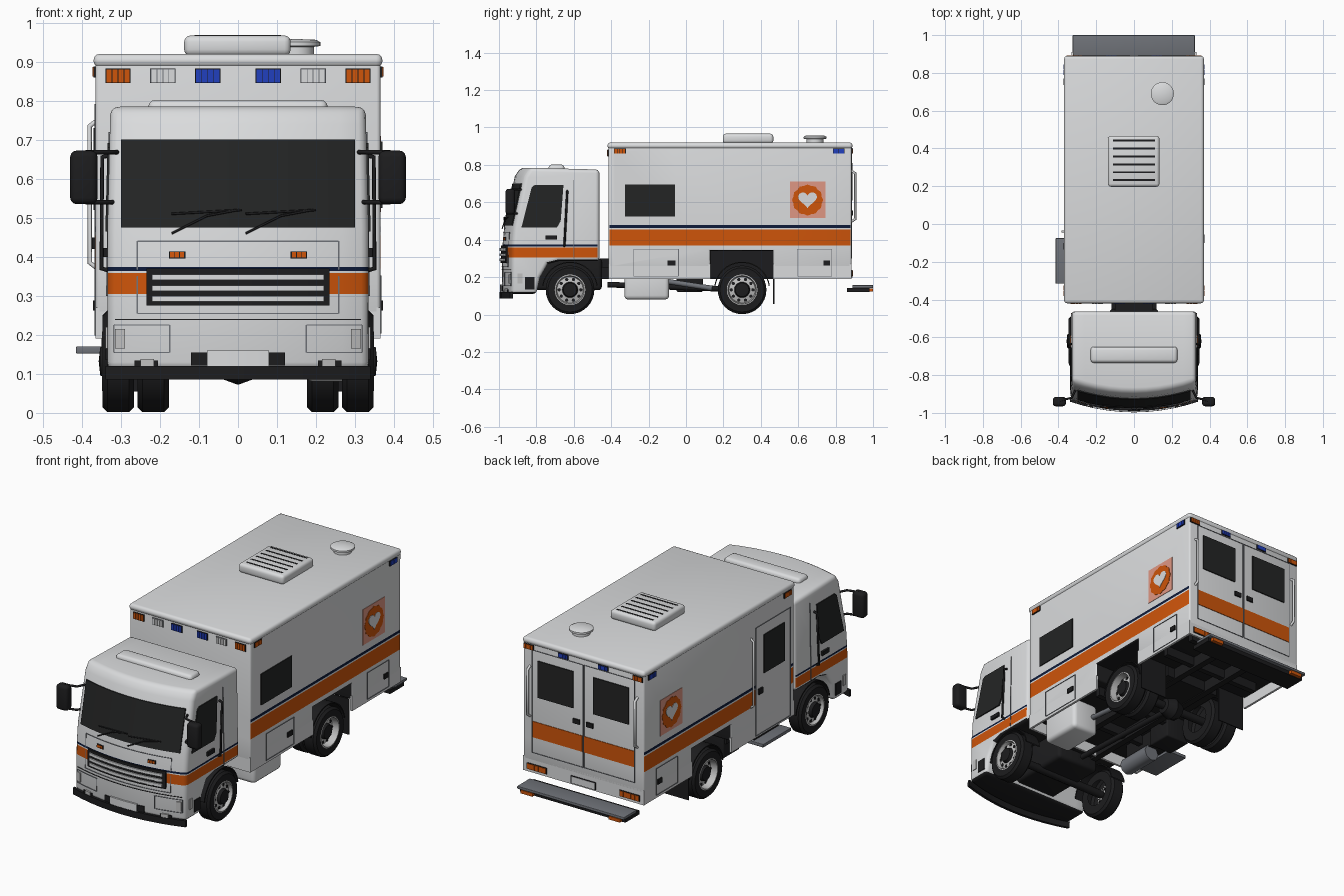
import bpy, bmesh, math
from mathutils import Vector

if "Cube" in bpy.data.objects:
    bpy.data.objects.remove(bpy.data.objects["Cube"])

def material(name, *rgb):
    mat = bpy.data.materials.new(name)
    mat.use_nodes = True
    mat.diffuse_color = (*rgb, 1)
    mat.node_tree.nodes["Principled BSDF"].inputs["Base Color"].default_value = (*rgb, 1)
    return mat

WHITE = material("body white", .7, .71, .72)
ORANGE = material("safety orange", .62, .09, .003)
BLACK = material("rubber black", .012, .012, .013)
GLASS = material("dark glass", .017, .018, .018)
BLUE = material("beacon blue", .015, .05, .52)
NAVY = material("stripe navy", .004, .01, .04)
SALMON = material("emblem salmon", .74, .31, .23)
GREY = material("step grey", .16, .17, .19)
SILVER = material("rim silver", .52, .52, .52)
SIDES = ((1, "left"), (-1, "right"))

def link(name, data, *mats):
    for mat in mats:
        data.materials.append(mat)
    bpy.context.collection.objects.link(bpy.data.objects.new(name, data))

def finish(bm, name, *mats):
    bmesh.ops.recalc_face_normals(bm, faces=bm.faces[:])
    mesh = bpy.data.meshes.new(name)
    bm.to_mesh(mesh)
    bm.free()
    link(name, mesh, *mats)

def round_edges(bm, width):
    edges = [e for e in bm.edges if e.is_manifold and e.is_convex and e.calc_face_angle() > .7]
    bmesh.ops.bevel(bm, geom=edges, offset=width, segments=3, profile=.5, affect='EDGES', clamp_overlap=True)

def span(s, a, b):
    return tuple(sorted((s * a, s * b)))

def block(name, mat, xs, ys, zs, width=0):
    bm = bmesh.new()
    bmesh.ops.create_cube(bm, size=1)
    for v in bm.verts:
        v.co = [a + (b - a) * (c + .5) for c, (a, b) in zip(v.co, (xs, ys, zs))]
    if width:
        round_edges(bm, width)
    finish(bm, name, mat)

def tube(name, mat, points, radius):
    curve = bpy.data.curves.new(name, 'CURVE')
    curve.dimensions, curve.bevel_depth, curve.bevel_resolution, curve.use_fill_caps = '3D', radius, 2, True
    spline = curve.splines.new('POLY')
    spline.points.add(len(points) - 1)
    for p, co in zip(spline.points, points):
        p.co = (*co, 1)
    link(name, curve, mat)

def lathe(name, parts, centre, axis="x", side=1, start=0, sweep=math.tau, steps=32):
    bm = bmesh.new()
    for index, (_, profile) in enumerate(parts):
        rings = []
        for i in range(steps + 1):
            c, s = math.cos(start + sweep * i / steps), math.sin(start + sweep * i / steps)
            rings.append([bm.verts.new(Vector(centre) + Vector(
                (side * a, r * c, r * s) if axis == "x" else (r * c, r * s, a))) for r, a in profile])
        for one, two in zip(rings, rings[1:]):
            for j in range(len(profile) - 1):
                bm.faces.new((one[j], one[j + 1], two[j + 1], two[j])).material_index = index
    bmesh.ops.remove_doubles(bm, verts=bm.verts[:], dist=.0002)
    finish(bm, name, *[m for m, _ in parts])

# Surfaces that plates are laid on
def nose_y(x, z):
    steps = ((.1, -.985), (.36, -.982), (.47, -.972), (.74, -.915))
    (za, ya), (zb, yb) = steps[:2] if z < .36 else steps[1:3] if z < .47 else steps[2:]
    return ya + (yb - ya) * (z - za) / (zb - za) + .055 * (x / .335) ** 2

def cab_x(z):
    return .335 - max(0, z - .46) * .025

def place(face, u, z, d):
    return {"left": (.365 + d, u, z), "right": (-.365 - d, u, z), "back": (u, .885 + d, z),
            "front": (u, -.415 - d, z), "cab left": (cab_x(z) + d, u, z),
            "cab right": (-cab_x(z) - d, u, z), "nose": (u, nose_y(u, z) - d, z)}[face]

def shape(name, mat, face, polygons, d):
    bm = bmesh.new()
    faces = [bm.faces.new([bm.verts.new((u, z, 0)) for u, z in points]) for points in polygons]
    bmesh.ops.remove_doubles(bm, verts=bm.verts[:], dist=.00001)
    new = bmesh.ops.extrude_face_region(bm, geom=faces, use_keep_orig=True)["geom"]
    top = {g for g in new if isinstance(g, bmesh.types.BMVert)}
    for v in bm.verts:
        v.co = place(face, v.co.x, v.co.y, d if v in top else -.003)
    finish(bm, name, mat)

def plate(name, mat, face, us, zs, d=.005):
    count = 10 if face == "nose" else 1
    cols = [us[0] + (us[1] - us[0]) * i / count for i in range(count + 1)]
    shape(name, mat, face, [[(a, zs[0]), (b, zs[0]), (b, zs[1]), (a, zs[1])] for a, b in zip(cols, cols[1:])], d)

def outline(name, face, us, zs):
    for u in us:
        plate(name + " seam", GREY, face, (u - .0015, u + .0015), zs, .003)
    for z in zs:
        plate(name + " seam", GREY, face, us, (z - .0015, z + .0015), .003)

def light(name, mat, face, us, zs, cells=4):
    plate(name + " frame", GREY if mat == WHITE else BLACK, face, us, zs)
    step = (us[1] - us[0] - .004) / cells
    for i in range(cells):
        u = us[0] + .002 + i * step
        plate(name + " lens", mat, face, (u + .001, u + step - .001), (zs[0] + .002, zs[1] - .002), .008)

def shell(name, profile, half, width, rows, cuts, rule):
    """Side profile drawn across x, rounded, cut in bands and coloured by rule."""
    bm = bmesh.new()
    loops = [[bm.verts.new((t * half(z), y + (.055 * t * t if y < -.87 else 0), z)) for y, z in profile]
             for t in [2 * i / rows - 1 for i in range(rows + 1)]]
    for a, b in zip(loops, loops[1:]):
        for j in range(len(profile)):
            bm.faces.new((a[j - 1], a[j], b[j], b[j - 1]))
    bm.faces.new(loops[0])
    bm.faces.new(loops[-1])
    bmesh.ops.recalc_face_normals(bm, faces=bm.faces[:])
    round_edges(bm, width)
    bmesh.ops.triangulate(bm, faces=[f for f in bm.faces if len(f.verts) > 4])
    for normal, value in cuts:
        bmesh.ops.bisect_plane(bm, geom=bm.verts[:] + bm.edges[:] + bm.faces[:],
                               plane_co=Vector(normal) * value, plane_no=normal)
    bm.normal_update()
    for f in bm.faces:
        f.material_index = rule(f.calc_center_median(), f.normal)
    finish(bm, name, WHITE, ORANGE, NAVY, BLACK)

# Patient compartment with wheel arches, stripes and hanging skirts
def box_rule(c, n):
    if n.z < -.7 or (abs(n.y) > .9 and .1 < c.y < .5):
        return 3
    striped = abs(n.x) > .9 and not (c.x < 0 and -.38 < c.y < -.08)
    return 0 if not striped else 1 if .37 < c.z < .455 else 2 if .463 < c.z < .478 else 0

UP, BACK = (0, 0, 1), (0, 1, 0)
shell("compartment_body", [(-.415, .25), (-.415, .9), (.885, .9), (.885, .25), (.465, .25), (.465, .34), (.13, .34),
      (.13, .25)], lambda z: .365, .01, 1,
      [(UP, .37), (UP, .455), (UP, .463), (UP, .478), (BACK, -.38), (BACK, -.08)], box_rule)
block("compartment_roof", WHITE, (-.37, .37), (-.42, .89), (.885, .92), .016)
for y in (-.415, .873):
    block("end_skirt", WHITE, (-.365, .365), (y, y + .012), (.19, .27))

# Cab with curved nose
shell("cab_body", [(-.463, .285), (-.463, .775), (-.885, .785), (-.915, .74), (-.972, .47), (-.982, .36), (-.985, .11),
      (-.8, .11), (-.78, .2), (-.74, .27), (-.68, .285)], cab_x, .02, 10,
      [(UP, .305), (UP, .358), (UP, .364), (UP, .374)],
      lambda c, n: 3 if n.z < -.6 else 0 if n.y > .7 else 1 if .305 < c.z < .358 else 2 if .364 < c.z < .374 else 0)
block("cab_roof_pod", WHITE, (-.23, .23), (-.735, -.65), (.76, .802), .018)
plate("windscreen", GLASS, "nose", (-.3, .3), (.475, .7))
outline("hood_panel", "nose", (-.258, .258), (.255, .44))
plate("grille", BLACK, "nose", (-.235, .235), (.275, .37), .008)
for z in (.285, .312, .34):
    plate("grille_bar", WHITE, "nose", (-.22, .22), (z, z + .015), .014)
plate("bumper_gap", BLACK, "nose", (-.315, .315), (.238, .241), .003)
plate("lower_grille", BLACK, "nose", (-.12, .12), (.122, .155), .004)
plate("front_number_plate", WHITE, "nose", (-.08, .08), (.12, .16), .009)
plate("front_lip", BLACK, "nose", (-.34, .34), (.085, .12), .012)

turns = [math.tau * i / 48 for i in range(48)]
rosette = [(.65 + (.08 + .003 * math.cos(12 * t)) * math.cos(t),
            .612 + (.08 + .003 * math.cos(12 * t)) * math.sin(t)) for t in turns]
heart = [(.65 + .05 * math.sin(t) ** 3, .617 + .003 * (13 * math.cos(t) - 5 * math.cos(2 * t)
          - 2 * math.cos(3 * t) - math.cos(4 * t))) for t in turns]
tyre = (BLACK, [(.07, -.04), (.118, -.04), (.13, -.028), (.13, .028), (.118, .04), (.082, .039)])

for s, side in SIDES:
    # Cab sides, lamps and mirrors
    cab = "cab " + side
    light("nose_indicator", ORANGE, "nose", span(s, .135, .177), (.396, .414), 3)
    outline("headlight", "nose", span(s, .175, .318), (.155, .225))
    plate("headlight_lamp", SILVER, "nose", span(s, .29, .315), (.165, .215), .006)
    plate("fog_light_recess", BLACK, "nose", span(s, .205, .265), (.12, .134), .004)
    plate("fog_light", SILVER, "nose", span(s, .215, .25), (.12, .138), .009)
    shape("cab_window", GLASS, cab, [[(-.88, .465), (-.825, .68), (-.81, .692), (-.655, .692), (-.67, .5), (-.69, .465)]], .005)
    plate("cab_door_seam", GREY, cab, (-.602, -.599), (.3, .72), .003)
    plate("cab_door_handle", BLACK, cab, (-.75, -.69), (.4, .422), .009)
    plate("cab_step", BLACK, cab, (-.86, -.81), (.135, .2), .004)
    plate("side_lamp", SILVER, cab, (-.9, -.875), (.165, .22), .004)
    tube("cab_grab_bar", BLACK, [(s * x, y, z) for x, y, z in
         ((.33, -.635, .66), (.348, -.635, .655), (.35, -.65, .37), (.33, -.65, .365))], .006)
    block("mirror_" + side, BLACK, span(s, .36, .43), (-.965, -.915), (.535, .672), .016)
    for z in (.54, .668):
        tube("mirror_arm", BLACK, [(s * .31, -.88, z), (s * .33, -.92, z), (s * .39, -.935, z)], .006)
    # Compartment sides and beacons
    for y0, y1 in ((-.415, .13), (.465, .885)):
        block("side_skirt", WHITE, span(s, .353, .365), (y0, y1), (.19, .27))
    plate("emblem_square", SALMON, side, (.555, .745), (.515, .71), .002)
    shape("emblem_rosette", ORANGE, side, [rosette], .004)
    shape("emblem_heart", WHITE, side, [heart], .006)
    light("side_marker_front", ORANGE, side, (-.385, -.322), (.86, .888))
    light("side_marker_rear", BLUE, side, (.785, .848), (.86, .888))
    outline("rear_locker", side, (.595, .78), (.205, .35))
    plate("rear_locker_latch", BLACK, side, (.735, .77), (.262, .288), .007)
    for mat, a in ((ORANGE, .275), (WHITE, .16), (BLUE, .045)):
        light("front_beacon", mat, "front", span(s, a, a + .065), (.845, .882))
    # Rear doors and lights
    outline("rear_door", "back", span(s, .003, .31), (.3, .86))
    plate("rear_door_stripe", ORANGE, "back", span(s, .006, .308), (.385, .472), .003)
    plate("rear_window", GLASS, "back", span(s, .06, .275), (.61, .81), .006)
    plate("rear_door_handle", BLACK, "back", span(s, .02, .06), (.53, .555), .008)
    light("rear_corner_light", ORANGE, "back", span(s, .3, .36), (.86, .888))
    light("rear_blue_light", BLUE, "back", span(s, .09, .15), (.865, .89))
    light("tail_light", ORANGE, "back", span(s, .22, .34), (.205, .238), 5)
    tube("rear_grab_rail", WHITE, [(s * .325, y, z) for y, z in
         ((.88, .77), (.905, .755), (.905, .51), (.88, .495))], .007)
    block("step_light", ORANGE, span(s, .23, .3), (.975, .999), (.122, .14))
    # Wheels, fenders and chassis sides
    for end, y, dish in (("front", -.62, .03), ("rear", .3, .012)):
        lathe(end + "_wheel_" + side, [tyre, (SILVER, [(.082, .039), (.076, .041), (.07, dish - .008), (.042, dish)]),
              (BLACK, [(.042, dish), (.036, dish + .016), (0, dish + .02)])], (s * .307, y, .132), "x", s)
        for t in [math.tau * i / 10 for i in range(10)]:
            lathe("rim_hole", [(BLACK, [(.009, dish - .01), (.009, dish - .002), (0, dish - .002)])],
                  (s * .307, y + .058 * math.cos(t), .132 + .058 * math.sin(t)), "x", s, steps=8)
        lathe(end + "_fender", [(BLACK, [(.144, -.045), (.15, -.045), (.15, .045), (.144, .045), (.144, -.045)])],
              (s * .288, y, .132), "x", s, .15, 2.85, 20)
    lathe("rear_inner_wheel", [tyre, (BLACK, [(.082, .039), (0, .03)])], (s * .217, .3, .132), "x", s)
    block("mud_flap", BLACK, span(s, .18, .345), (.466, .472), (.055, .25))
    block("chassis_rail", BLACK, span(s, .085, .12), (-.88, .86), (.19, .255))

for x in (-.17, .02):
    tube("wiper_arm", BLACK, [(u, nose_y(u, z) - .01, z) for u, z in ((x, .46), (x + .09, .505), (x + .17, .52))], .003)
    tube("wiper_blade", BLACK, [(u, nose_y(u, z) - .01, z) for u, z in ((x, .51), (x + .18, .52))], .003)
plate("rear_number_plate", BLACK, "back", (-.075, .075), (.197, .238), .004)
plate("rear_number_plate_face", WHITE, "back", (-.07, .07), (.2, .235), .006)
plate("side_window", GLASS, "left", (-.325, -.06), (.525, .695))
outline("front_locker", "left", (-.28, -.04), (.205, .35))
plate("front_locker_latch", BLACK, "left", (-.1, -.055), (.262, .288), .007)

# Side entry door with step and rail
outline("entry_door", "right", (-.38, -.08), (.2, .79))
plate("entry_window", GLASS, "right", (-.325, -.15), (.52, .73))
plate("entry_handle", BLACK, "right", (-.135, -.1), (.42, .45), .009)
tube("entry_rail", WHITE, [(x, -.04, z) for x, z in ((-.36, .75), (-.38, .735), (-.38, .385), (-.36, .37))], .006)
block("entry_step", GREY, (-.415, -.3), (-.315, -.075), (.152, .17), .003)
block("entry_step_box", BLACK, (-.35, -.2), (-.3, -.09), (.165, .25))

# Roof equipment
block("air_conditioner", WHITE, (-.138, .135), (.197, .467), (.915, .967), .016)
for y in [.227 + i * .042 for i in range(6)]:
    block("air_slot", BLACK, (-.112, .11), (y, y + .01), (.96, .968))
lathe("roof_vent", [(WHITE, [(.045, .91), (.045, .938), (.061, .94), (.061, .95), (.05, .956), (0, .958)])], (.15, .69, 0), "z")

# Rear step and underbody
block("rear_step", GREY, (-.325, .322), (.89, 1), (.142, .157), .003)
block("rear_step_beam", BLACK, (-.32, .318), (.86, .98), (.12, .142))
block("arch_filler", BLACK, (-.165, .165), (.125, .47), (.195, .345))
block("engine", BLACK, (-.13, .13), (-.86, -.45), (.13, .3), .02)
block("cab_link", BLACK, (-.1, .1), (-.48, -.41), (.2, .3))
for y in (-.62, .3):
    tube("axle", BLACK, [(-.3, y, .132), (.3, y, .132)], .022)
lathe("differential", [(BLACK, [(0, -.06), (.04, -.05), (.058, 0), (.04, .05), (0, .06)])], (0, .3, .13))
tube("drive_shaft", BLACK, [(0, -.42, .16), (0, .25, .135)], .015)
tube("exhaust_pipe", GREY, [(.2, -.12, .18), (.22, .14, .14)], .014)
for y in (-.2, .05, .6, .8):
    block("cross_member", BLACK, (-.3, .3), (y, y + .03), (.2, .255))
block("fuel_tank", WHITE, (.17, .33), (-.33, -.09), (.08, .255), .022)
block("battery_box", BLACK, (-.29, -.15), (-.05, .09), (.12, .255), .008)
tube("air_tank", GREY, [(-.22, -.32, .135), (-.22, -.12, .135)], .045)

# Smooth shading with sharp edges kept
bpy.ops.object.select_all(action='DESELECT')
for obj in [o for o in bpy.context.collection.objects if o.type == 'MESH']:
    obj.select_set(True)
    bpy.context.view_layer.objects.active = obj
bpy.ops.object.shade_smooth_by_angle(angle=math.radians(35))
